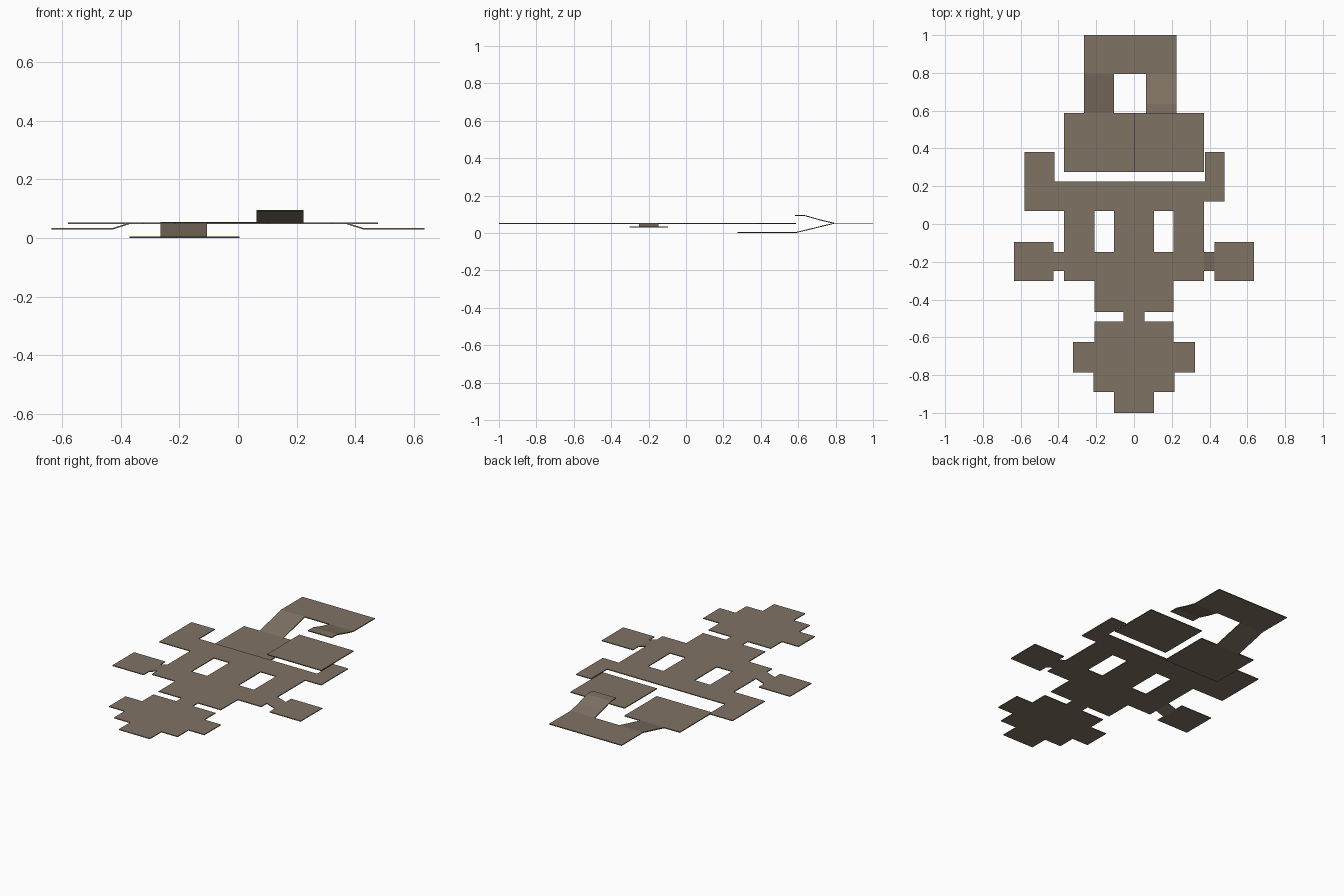
import bpy, bmesh

if "Cube" in bpy.data.objects:
    bpy.data.objects.remove(bpy.data.objects["Cube"])

T = 0.005  # sheet thickness


def colour(name, rgb):
    m = bpy.data.materials.new(name)
    m.diffuse_color = (*rgb, 1)
    m.use_nodes = True
    m.node_tree.nodes["Principled BSDF"].inputs["Base Color"].default_value = m.diffuse_color
    return m


BROWN = colour("dusty brown", (0.215, 0.168, 0.127))
GREEN = colour("olive edge", (0.075, 0.105, 0.03))


def finish(bm, name, edge_green):
    bmesh.ops.recalc_face_normals(bm, faces=bm.faces)
    bm.normal_update()
    me = bpy.data.meshes.new(name)
    if edge_green:
        for f in bm.faces:
            f.material_index = int(abs(f.normal.z) < 0.3)
    bm.to_mesh(me)
    bm.free()
    me.materials.append(BROWN)
    if edge_green:
        me.materials.append(GREEN)
    ob = bpy.data.objects.new(name, me)
    bpy.context.collection.objects.link(ob)
    return ob


def plate(name, rects, z, edge_green=False):
    """Flat sheet covering the union of rectangles (x0, x1, y0, y1)."""
    xs = sorted({v for r in rects for v in r[:2]})
    ys = sorted({v for r in rects for v in r[2:]})
    bm = bmesh.new()
    grid = {}

    def vert(x, y):
        if (x, y) not in grid:
            grid[x, y] = bm.verts.new((x, y, z - T / 2))
        return grid[x, y]

    for a, b in zip(xs, xs[1:]):
        for c, d in zip(ys, ys[1:]):
            mx, my = (a + b) / 2, (c + d) / 2
            if any(r[0] < mx < r[1] and r[2] < my < r[3] for r in rects):
                bm.faces.new([vert(a, c), vert(b, c), vert(b, d), vert(a, d)])
    ext = bmesh.ops.extrude_face_region(bm, geom=bm.faces[:])
    for v in ext["geom"]:
        if isinstance(v, bmesh.types.BMVert):
            v.co.z += T
    return finish(bm, name, edge_green)


def ribbon(name, path, lo, hi, along_y=True, edge_green=False):
    """Bent strip following (distance, z) points, lo..hi wide."""
    bm = bmesh.new()
    prev = first = None
    for d, z in path:
        ring = []
        for w, h in ((lo, -T / 2), (hi, -T / 2), (hi, T / 2), (lo, T / 2)):
            ring.append(bm.verts.new((w, d, z + h) if along_y else (d, w, z + h)))
        if prev:
            for i in range(4):
                j = (i + 1) % 4
                bm.faces.new([prev[i], prev[j], ring[j], ring[i]])
        else:
            first = ring
        prev = ring
    bm.faces.new(first)
    bm.faces.new(prev)
    return finish(bm, name, edge_green)


MAIN = 0.051

# Main body sheet: lower head steps, neck, torso with two windows, crossbar, arms
body = [(-w, w, a, b) for w, a, b in (
    (0.105, -1.0, -0.89), (0.215, -0.89, -0.785), (0.322, -0.785, -0.625),
    (0.21, -0.625, -0.517), (0.055, -0.517, -0.465), (0.21, -0.465, -0.303),
    (0.37, -0.303, -0.147), (0.105, -0.147, 0.068), (0.37, 0.068, 0.225))]
body += [(-0.37, -0.21, -0.147, 0.068), (0.21, 0.37, -0.147, 0.068),
         (-0.58, -0.37, 0.068, 0.225), (-0.58, -0.422, 0.225, 0.38),
         (0.37, 0.478, 0.12, 0.225), (0.376, 0.478, 0.225, 0.38)]
plate("body_sheet", body, MAIN)

# Side tabs, bent down and flat at the end
for side, s in (("left", -1), ("right", 1)):
    ribbon(side + "_tab_bend", [(s * 0.37, MAIN), (s * 0.425, 0.0335)],
           -0.25, -0.147, along_y=False)
    plate(side + "_tab",
          [(*sorted((s * 0.425, s * 0.636)), -0.303, -0.095)], 0.0335)

# Two rear flaps, the left one lies lower
plate("left_flap", [(-0.37, 0.005, 0.275, 0.588)], T / 2 + 0.001, True)
plate("right_flap", [(0.003, 0.37, 0.275, 0.588)], MAIN, True)

# Rear band with one strap bent down and one bent up
plate("rear_band", [(-0.265, 0.224, 0.793, 1.0)], 0.053, True)
ribbon("left_strap", [(0.793, 0.053), (0.588, 0.0035)], -0.265, -0.105,
       edge_green=True)
ribbon("right_strap",
       [(0.793, 0.053), (0.72, 0.070), (0.635, 0.094), (0.583, 0.095)],
       0.063, 0.224, edge_green=True)

# Rest exactly on the ground
for ob in bpy.context.collection.objects:
    ob.location.z = -0.001
